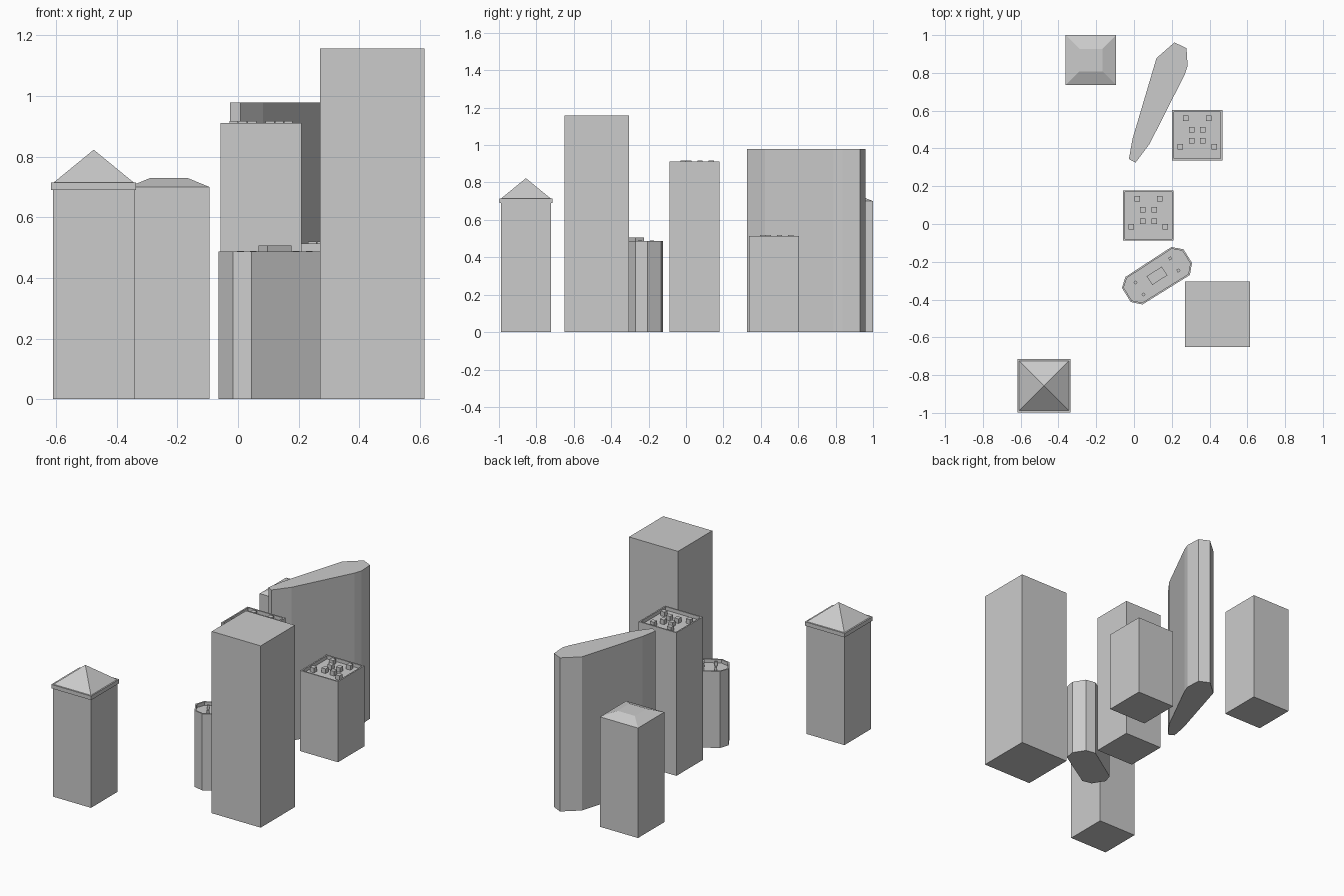
import bpy, bmesh, math
from mathutils import Matrix, Vector

if "Cube" in bpy.data.objects:
    bpy.data.objects.remove(bpy.data.objects["Cube"])


def rect(x0, x1, y0, y1):
    return [(x0, y0), (x1, y0), (x1, y1), (x0, y1)]


def prism(name, outline, z0, z1, insets=()):
    """Extruded outline; each inset (width, depth) reshapes the top face."""
    bm = bmesh.new()
    base = bm.faces.new([bm.verts.new((x, y, z0)) for x, y in outline])
    ext = bmesh.ops.extrude_face_region(bm, geom=[base], use_keep_orig=True)
    verts = [g for g in ext["geom"] if isinstance(g, bmesh.types.BMVert)]
    top = [g for g in ext["geom"] if isinstance(g, bmesh.types.BMFace)][0]
    bmesh.ops.translate(bm, verts=verts, vec=(0, 0, z1 - z0))
    bmesh.ops.recalc_face_normals(bm, faces=bm.faces[:])
    for width, depth in insets:
        if width:
            bmesh.ops.inset_region(bm, faces=[top], thickness=width, use_even_offset=True)
        if depth:
            # sloped when following a width, vertical when width is zero
            if not width:
                top = bmesh.ops.extrude_discrete_faces(bm, faces=[top])["faces"][0]
            bmesh.ops.translate(bm, verts=top.verts[:], vec=(0, 0, depth))
    bm.normal_update()
    me = bpy.data.meshes.new(name)
    bm.to_mesh(me)
    bm.free()
    ob = bpy.data.objects.new(name, me)
    bpy.context.collection.objects.link(ob)
    return ob


def box(name, cx, cy, z0, z1, sx, sy, angle=0):
    rot = Matrix.Rotation(angle, 2)
    pts = [rot @ Vector(p) + Vector((cx, cy)) for p in rect(-sx / 2, sx / 2, -sy / 2, sy / 2)]
    return prism(name, [tuple(p) for p in pts], z0, z1)


PARAPET = [(0.009, 0), (0, -0.022)]

# Plain tall tower
prism("tall_tower", rect(0.27, 0.615, -0.65, -0.305), 0, 1.157)

# Two square towers with parapet and roof units
UNITS = [(0.06, 0.089), (0.03, 0.03), (0.03, -0.03), (0.09, -0.06)]
for name, cx, cy, h in (("middle_tower", 0.076, 0.045, 0.911),
                        ("low_tower", 0.335, 0.47, 0.513)):
    r = 0.133
    prism(name, rect(cx - r, cx + r, cy - r, cy + r), 0, h, PARAPET)
    for i, (dx, dy) in enumerate(UNITS):
        for s in (-1, 1):
            box(f"{name}_roof_unit_{i}_{'l' if s < 0 else 'r'}",
                cx + s * dx, cy + dy, h - 0.022, h + 0.007, 0.029, 0.029)

# Tower with a cornice and pyramid roof
prism("pyramid_tower", rect(-0.61, -0.342, -0.99, -0.722), 0, 0.69)
prism("pyramid_cornice", rect(-0.617, -0.336, -0.997, -0.715), 0.69, 0.715)
bpy.ops.mesh.primitive_cone_add(vertices=4, radius1=0.133 * math.sqrt(2), radius2=0,
                                depth=0.109, location=(-0.476, -0.856, 0.7685),
                                rotation=(0, 0, math.pi / 4))
bpy.context.object.name = "pyramid_roof"

# Tower with a flat-topped hipped roof
prism("hipped_tower", rect(-0.362, -0.094, 0.735, 1.0), 0, 0.70, [(0.073, 0.03)])

# Tapered slab tower
prism("tapered_tower", [(0.214, 0.961), (0.278, 0.931), (0.284, 0.836), (0.267, 0.788),
                        (0.082, 0.423), (0.008, 0.325), (-0.027, 0.344), (-0.008, 0.45),
                        (0.119, 0.878)], 0, 0.978)

# Long chamfered low block with parapet, penthouse and roof units
prism("chamfered_block", [(-0.064, -0.338), (-0.045, -0.28), (0.198, -0.122), (0.262, -0.134),
                          (0.307, -0.206), (0.296, -0.27), (0.045, -0.426), (-0.017, -0.413)],
      0, 0.487, PARAPET)
turn = math.radians(33)
box("penthouse", 0.122, -0.274, 0.465, 0.507, 0.095, 0.055, turn)
for i, (x, y) in enumerate([(0.008, -0.31), (0.05, -0.373), (0.191, -0.182), (0.235, -0.246)]):
    box(f"block_roof_unit_{i}", x, y, 0.465, 0.489, 0.016, 0.016, turn)
